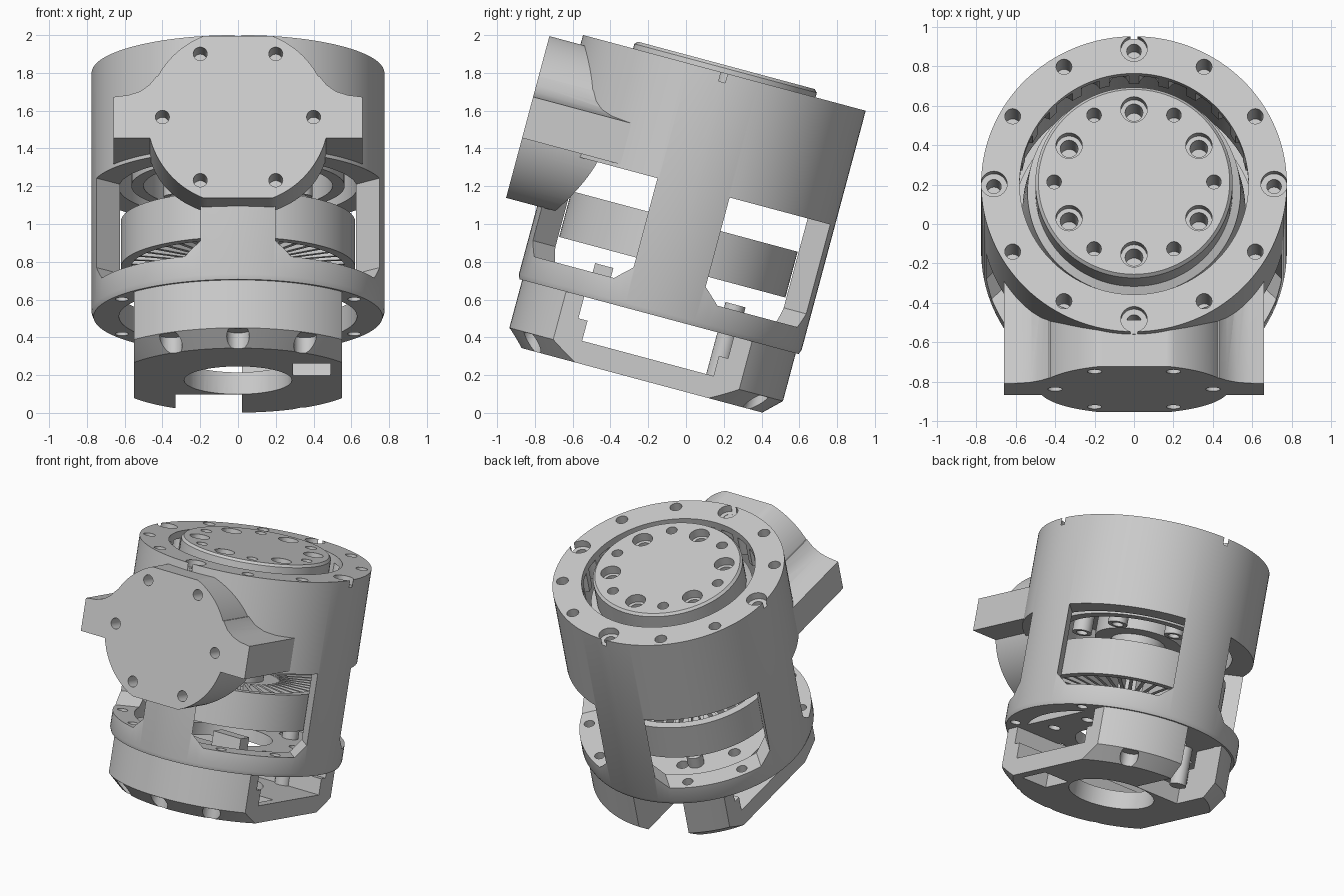
import bpy, bmesh, math
from mathutils import Matrix, Vector

if "Cube" in bpy.data.objects:
    bpy.data.objects.remove(bpy.data.objects["Cube"])

# Everything is modelled upright (axis = z, top rim = 0) and tilted at the end
TILT = Matrix.Translation((0, 0.203, 1.8)) @ Matrix.Rotation(math.radians(-15), 4, 'X')
metal = bpy.data.materials.new("light grey metal")
metal.diffuse_color = (0.6, 0.6, 0.6, 1)
metal.use_nodes = True
metal.node_tree.nodes["Principled BSDF"].inputs["Base Color"].default_value = metal.diffuse_color


def lathe(bm, profile, center=(0, 0), seg=96):
    """Revolve a closed (radius, z) profile about a vertical axis."""
    rings = []
    for r, z in profile:
        n = 1 if r == 0 else seg
        rings.append([bm.verts.new((center[0] + r * math.cos(2 * math.pi * i / seg),
                                    center[1] + r * math.sin(2 * math.pi * i / seg), z))
                      for i in range(n)])
    for a, b in zip(rings, rings[1:] + rings[:1]):
        if len(a) == 1 and len(b) == 1:
            continue
        for i in range(seg):
            j = (i + 1) % seg
            quad = [a[i % len(a)], a[j % len(a)], b[j % len(b)], b[i % len(b)]]
            bm.faces.new(list(dict.fromkeys(quad)))


def rod(bm, r, z0, z1, center=(0, 0), seg=24):
    lathe(bm, [(0, z0), (r, z0), (r, z1), (0, z1)], center, seg)


def prism(bm, pts, lo, hi, mat=Matrix()):
    """Extrude a 2D outline from lo to hi along z, then place it."""
    a = [bm.verts.new(mat @ Vector((x, y, lo))) for x, y in pts]
    b = [bm.verts.new(mat @ Vector((x, y, hi))) for x, y in pts]
    bm.faces.new(a)
    bm.faces.new(b)
    for i in range(len(pts)):
        j = (i + 1) % len(pts)
        bm.faces.new((a[i], a[j], b[j], b[i]))


def box(bm, x0, x1, y0, y1, z0, z1, mat=Matrix()):
    prism(bm, [(x0, y0), (x1, y0), (x1, y1), (x0, y1)], z0, z1, mat)


def make(name, build):
    bm = bmesh.new()
    build(bm)
    bmesh.ops.recalc_face_normals(bm, faces=bm.faces)
    me = bpy.data.meshes.new(name)
    bm.to_mesh(me)
    bm.free()
    me.materials.append(metal)
    ob = bpy.data.objects.new(name, me)
    bpy.context.collection.objects.link(ob)
    return ob


def combine(ob, build, op='DIFFERENCE'):
    """Cut (or join, or intersect) an object with a temporary shape."""
    tool = make("cutter", build)
    tool.hide_render = True
    mod = ob.modifiers.new("cut", 'BOOLEAN')
    mod.operation, mod.object, mod.solver = op, tool, 'EXACT'
    bpy.context.view_layer.objects.active = ob
    bpy.ops.object.modifier_apply(modifier=mod.name)
    bpy.data.objects.remove(tool)


def polar(r, deg):
    return r * math.cos(math.radians(deg)), r * math.sin(math.radians(deg))


STAND = Matrix(((0, 0, 1, 0), (1, 0, 0, 0), (0, 1, 0, 0), (0, 0, 0, 1)))  # outline in y-z
FRONT = Matrix(((1, 0, 0, 0), (0, 0, -1, 0), (0, 1, 0, 0), (0, 0, 0, 1)))  # outline in x-z

# Housing: tube with a top lip, four diagonal windows and rim holes
housing = make("housing", lambda bm: lathe(bm, [
    (0.58, 0), (0.775, 0), (0.775, -1.31), (0.765, -1.336),
    (0.63, -1.336), (0.63, -0.2), (0.58, -0.2)], seg=128))


def windows(bm):
    outline = [(-0.39, -0.63), (0.39, -0.63), (0.39, -1.12), (0.31, -1.2),
               (-0.31, -1.2), (-0.39, -1.12)]
    for k in range(4):
        turn = Matrix.Rotation(math.radians(45 + 90 * k), 4, 'Z')
        prism(bm, outline, 0.45, 1.0, turn @ STAND)


def rim_holes(bm):
    for k in range(12):
        c = polar(0.71, 30 * k)
        if k % 3 == 0:
            lathe(bm, [(0, 0.05), (0.067, 0.05), (0.067, -0.05), (0.037, -0.05),
                       (0.037, -0.2), (0, -0.2)], c, 24)
        else:
            rod(bm, 0.04, -0.2, 0.05, c)
            rod(bm, 0.035, -1.4, -1.1, c)


def lip_scallops(bm):
    for k in range(24):
        rod(bm, 0.05, -0.25, -0.05, polar(0.575, 15 * k + 7.5), 20)


combine(housing, windows)
combine(housing, rim_holes)
combine(housing, lip_scallops)


# Front mounting boss: flattened disc plus filleted side wings, fitted to the housing
def boss_disc(bm):
    pts = [polar(0.48, 360 * i / 128) for i in range(128)]
    prism(bm, [(x, max(-0.443, min(0.443, y)) - 0.495) for x, y in pts
               if abs(y) < 0.444 or abs(x) < 0.185], 0.35, 0.945, FRONT)


def boss_holes(bm):
    lathe(bm, [(0, -2), (0.7, -2), (0.7, 1), (0, 1)], seg=128)
    for k in range(6):
        x, y = polar(0.4, 60 * k)
        pts = [(x + a, y + b - 0.495) for a, b in (polar(0.037, 18 * i) for i in range(20))]
        prism(bm, pts, 0.8, 1.0, FRONT)


def wings(bm):
    half = [(0.66, -0.61), (0.66, -0.385), (0.58, -0.375), (0.52, -0.355),
            (0.47, -0.32), (0.43, -0.27)]
    prism(bm, half + [(-x, y) for x, y in reversed(half)], 0.3, 0.945, FRONT)


boss = make("front_boss", boss_disc)
combine(boss, wings, 'UNION')
combine(boss, boss_holes)

# Output flange: stepped disc in the top opening with two sets of bolt holes
flange = make("output_flange", lambda bm: lathe(bm, [
    (0, 0.041), (0.485, 0.041), (0.5, 0.025), (0.5, -0.14), (0.54, -0.16), (0.565, -0.5),
    (0.565, -0.62), (0.5, -0.62), (0.5, -0.45), (0.29, -0.45), (0.29, -0.62), (0, -0.62)]))


def flange_holes(bm):
    for k in range(6):
        lathe(bm, [(0, 0.1), (0.067, 0.1), (0.067, -0.02), (0.045, -0.02),
                   (0.045, -0.2), (0, -0.2)], polar(0.38, 30 + 60 * k), 24)
        rod(bm, 0.037, -0.15, 0.1, polar(0.405, 60 * k))


combine(flange, flange_holes)


# Bolt heads hanging under the flange, each with a socket
def bolts(bm):
    for k in range(6):
        lathe(bm, [(0, -0.42), (0.065, -0.42), (0.065, -0.63), (0.038, -0.63),
                   (0.038, -0.58), (0, -0.58)], polar(0.38, 30 + 60 * k), 24)


make("flange_bolts", bolts)

# Inner drum: ring, middle web, hub and radial fins
make("drum_ring", lambda bm: lathe(bm, [(0.62, -0.814), (0.62, -1.065),
                                        (0.565, -1.065), (0.565, -0.814)]))


def drum_core(bm):
    lathe(bm, [(0, -0.6), (0.18, -0.6), (0.18, -0.85), (0.3, -0.85), (0.3, -0.92),
               (0.57, -0.92), (0.57, -0.97), (0.3, -0.97), (0.3, -1.05), (0, -1.05)])


def fins(bm):
    for k in range(40):
        box(bm, 0.29, 0.575, -0.012, 0.012, -1.05, -0.83,
            Matrix.Rotation(2 * math.pi * k / 40, 4, 'Z'))


make("drum_core", drum_core)
make("drum_fins", fins)

# Lower cage: chamfered disc trimmed at the sides, slotted through and bored
cage = make("lower_cage", lambda bm: lathe(bm, [
    (0, -1.33), (0.75, -1.33), (0.75, -1.598), (0.66, -1.685), (0, -1.685)], seg=128))
combine(cage, lambda bm: box(bm, -0.55, 0.55, -1, 1, -2, -1), 'INTERSECT')
combine(cage, lambda bm: prism(bm, [
    (-0.36, -1.565), (0.36, -1.565), (0.36, -1.455), (0.41, -1.455), (0.41, -1.2),
    (-0.41, -1.2), (-0.41, -1.455), (-0.36, -1.455)], -1, 1, STAND))


def cage_cuts(bm):
    rod(bm, 0.285, -1.8, -1.5, seg=64)
    box(bm, -0.33, 0.02, 0.29, 1, -1.8, -1.2)
    box(bm, 0.29, 0.49, -0.34, -0.1, -1.8, -1.5)
    for k in (60, 240, 270, 300):
        rod(bm, 0.06, -1.8, -1.6, polar(0.71, k))


combine(cage, cage_cuts)

# Inner floor plate with a centre opening and a ring of holes
floor = make("floor_plate", lambda bm: lathe(bm, [
    (0.3, -1.336), (0.635, -1.336), (0.635, -1.25), (0.3, -1.25)]))
combine(floor, lambda bm: box(bm, -0.55, 0.55, -1, 1, -2, -1), 'INTERSECT')


def floor_holes(bm):
    for k in range(8):
        rod(bm, 0.04, -1.5, -1.1, polar(0.46, 22.5 + 45 * k))


combine(floor, floor_holes)


# Front blocks and rear pillars rising from the cage into the housing
def posts(bm):
    for x in (-0.36, 0.14):
        box(bm, x, x + 0.22, -0.4, -0.3, -1.33, -1.15)
    for x in (-0.25, 0.25):
        rod(bm, 0.055, -1.6, -1.17, (x, 0.375))


make("cage_posts", posts)

# Tilt everything and smooth the round surfaces
for ob in bpy.context.collection.objects:
    ob.data.transform(TILT)
    ob.select_set(True)
    bpy.context.view_layer.objects.active = ob
bpy.ops.object.shade_smooth_by_angle(angle=math.radians(30))
